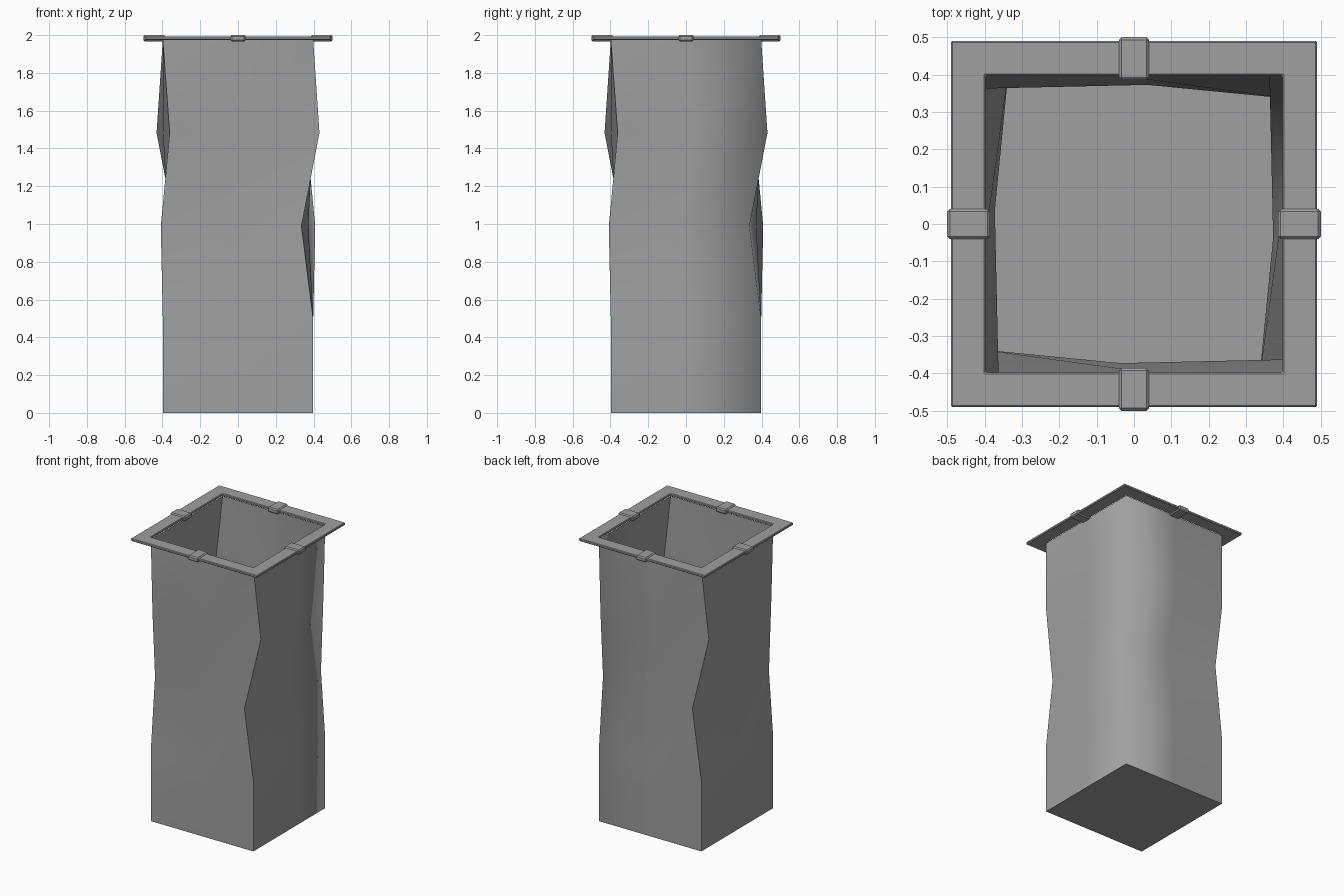
import bpy, bmesh, math
from mathutils import Matrix, Vector

cube = bpy.data.objects.get("Cube")
if cube:
    bpy.data.objects.remove(cube, do_unlink=True)

grey = bpy.data.materials.new("mid grey")
grey.use_nodes = True
colour = (0.35, 0.35, 0.35, 1)
grey.diffuse_color = colour
grey.node_tree.nodes["Principled BSDF"].inputs["Base Color"].default_value = colour

HALF = 0.398
BODY_TOP = 1.976


def make_object(name, bm):
    mesh = bpy.data.meshes.new(name)
    bm.to_mesh(mesh)
    bm.free()
    mesh.materials.append(grey)
    ob = bpy.data.objects.new(name, mesh)
    bpy.context.scene.collection.objects.link(ob)
    return ob


def bevel(ob, width):
    mod = ob.modifiers.new("soft edges", "BEVEL")
    mod.width = width
    mod.segments = 1


# Open sack: square rings, twisted and pinched at two heights
bm = bmesh.new()
outline = [(1, 0), (1, 1), (0, 1), (-1, 1), (-1, 0), (-1, -1), (0, -1), (1, -1)]
levels = [(0, 0, 1), (0.25, 0, 1), (0.5, -5.6, 0.94), (0.75, 5, 1), (1, 0, 1)]
rings = []
for height, twist, scale in levels:
    turn = Matrix.Rotation(math.radians(twist), 3, "Z")
    rings.append([bm.verts.new(turn @ Vector((x * HALF * scale, y * HALF * scale, height * BODY_TOP)))
                  for x, y in outline])
floor = bm.faces.new(list(reversed(rings[0])))
for low, high in zip(rings, rings[1:]):
    for i in range(8):
        j = (i + 1) % 8
        face = bm.faces.new((low[i], low[j], high[j], high[i]))
        face.smooth = True
# Three upright corners and the floor stay sharp; the back corner on +x is soft
for edge in floor.edges:
    edge.smooth = False
for low, high in zip(rings, rings[1:]):
    for corner in (3, 5, 7):
        bm.edges.get((low[corner], high[corner])).smooth = False
make_object("sack_body", bm)

# Flat square frame around the opening
bm = bmesh.new()
corners = [(1, 1), (-1, 1), (-1, -1), (1, -1)]
loops = [[bm.verts.new((x * r, y * r, z)) for x, y in corners]
         for r, z in ((0.49, 1.975), (0.49, 1.993), (HALF, 1.993), (HALF, 1.975))]
for a, b in zip(loops, loops[1:] + loops[:1]):
    for i in range(4):
        j = (i + 1) % 4
        bm.faces.new((a[i], a[j], b[j], b[i]))
bevel(make_object("rim_frame", bm), 0.004)

# One clip on the middle of each side of the frame
for k, side in enumerate(("left", "back", "right", "front")):
    bm = bmesh.new()
    bmesh.ops.create_cube(bm, size=1)
    bmesh.ops.scale(bm, vec=(0.115, 0.08, 0.034), verts=bm.verts)
    bmesh.ops.translate(bm, vec=(0.4425, 0, 1.983), verts=bm.verts)
    bmesh.ops.rotate(bm, cent=(0, 0, 0), matrix=Matrix.Rotation(k * math.pi / 2, 3, "Z"), verts=bm.verts)
    bevel(make_object(side + "_clip", bm), 0.007)
